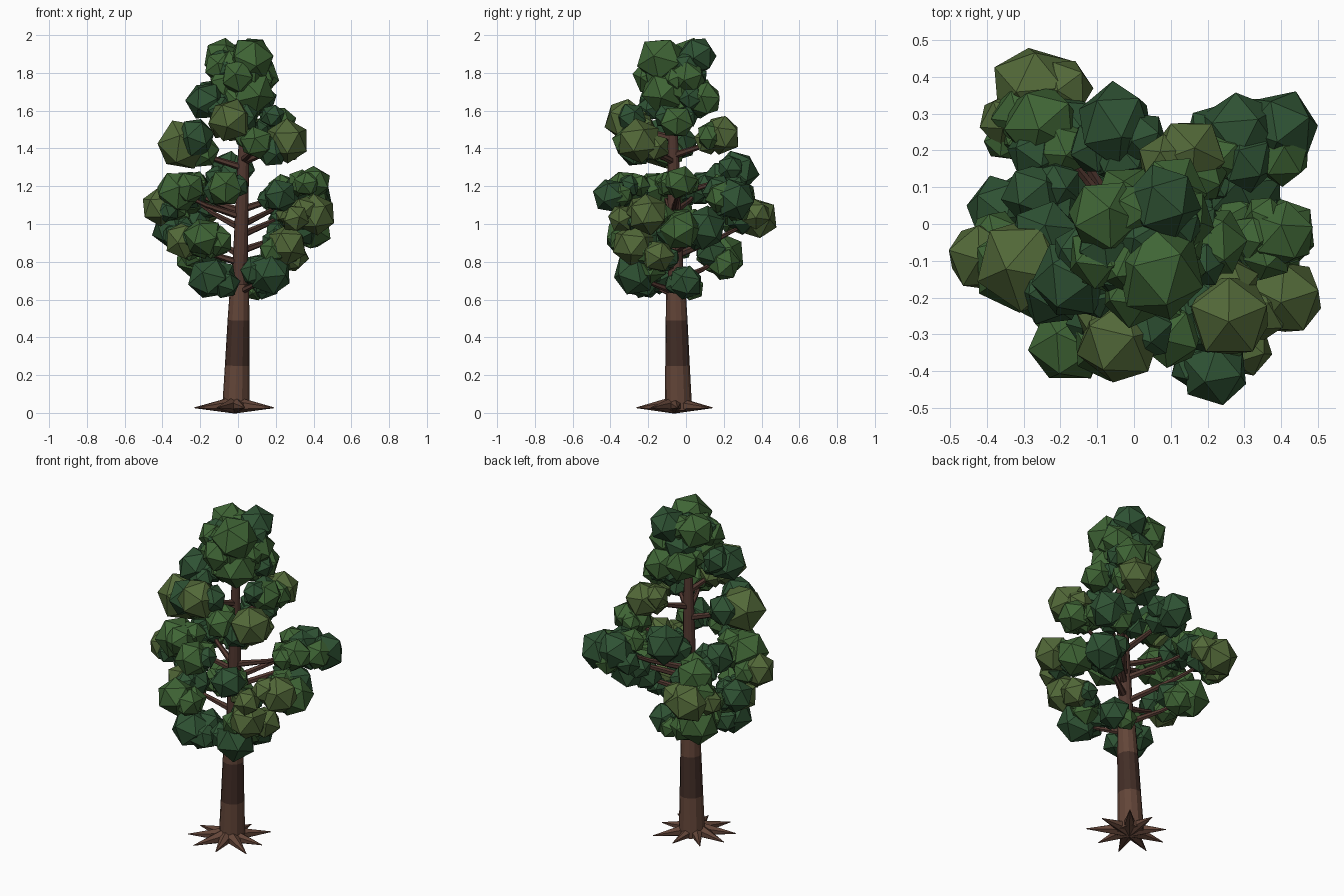
import bpy, bmesh, math, random
from mathutils import Vector, Matrix, Euler

if "Cube" in bpy.data.objects:
    bpy.data.objects.remove(bpy.data.objects["Cube"])

random.seed(7)


def material(name, rgb):
    m = bpy.data.materials.new(name)
    m.diffuse_color = (*rgb, 1)
    m.use_nodes = True
    m.node_tree.nodes["Principled BSDF"].inputs["Base Color"].default_value = m.diffuse_color
    return m


def finish(name, bm, mat):
    bmesh.ops.recalc_face_normals(bm, faces=bm.faces)
    me = bpy.data.meshes.new(name)
    bm.to_mesh(me)
    bm.free()
    me.materials.append(mat)
    ob = bpy.data.objects.new(name, me)
    bpy.context.collection.objects.link(ob)
    return ob


def limb(bm, a, b, r1, r2, sides):
    """Tapered limb between two points."""
    a, b = Vector(a), Vector(b)
    d = b - a
    rot = d.to_track_quat('Z', 'Y').to_matrix().to_4x4()
    bmesh.ops.create_cone(bm, cap_ends=True, segments=sides, radius1=r1, radius2=r2,
                          depth=d.length, matrix=Matrix.Translation((a + b) / 2) @ rot)


def clump(bm, c, r):
    """Faceted leaf clump, turned and squashed a little at random."""
    rot = Euler([random.uniform(0, 6.28) for _ in range(3)]).to_matrix().to_4x4()
    s = [random.uniform(0.97, 1.1) for _ in range(3)]
    bmesh.ops.create_icosphere(bm, subdivisions=1, radius=r,
                               matrix=Matrix.Translation(c) @ Matrix.Diagonal((*s, 1)) @ rot)


bark = material("bark", (0.125, 0.06, 0.04))
bark_mid = material("bark_mid", (0.085, 0.04, 0.03))
bark_dark = material("bark_dark", (0.055, 0.027, 0.02))


def trunk_at(z):
    """Centre line of the slightly leaning trunk."""
    return Vector((-0.012 + 0.03 * z, -0.04 - 0.02 * z, z))


# Trunk sections: bottom, top, radii, bark
sections = [("trunk_base", 0.015, 0.25, 0.073, 0.065, bark),
            ("trunk_lower", 0.25, 0.49, 0.065, 0.058, bark_dark),
            ("trunk_middle", 0.49, 0.68, 0.058, 0.050, bark),
            ("trunk_upper", 0.66, 1.32, 0.042, 0.031, bark_mid),
            ("trunk_tip", 1.32, 1.85, 0.031, 0.014, bark_mid)]
for name, z0, z1, r0, r1, mat in sections:
    bm = bmesh.new()
    limb(bm, trunk_at(z0), trunk_at(z1), r0, r1, 12)
    finish(name, bm, mat)

# Star of pointed roots
bm = bmesh.new()
for i in range(9):
    a = i * math.tau / 9 + math.pi / 2 + random.uniform(-0.1, 0.1)
    n = random.uniform(0.2, 0.245)
    limb(bm, (-0.018, -0.062, 0.042),
         (-0.018 + n * math.cos(a), -0.065 + n * math.sin(a), 0.027), 0.046, 0.002, 6)
finish("roots", bm, bark)

# Leaf clumps by shade: x, y, z, radius
dark = [(-.05, .27, 1.28, .11), (.29, .25, 1.15, .11), (.40, .26, 1.13, .105),
        (.22, -.40, 1.15, .088), (-.27, .08, 1.19, .09), (-.36, .04, .97, .09),
        (-.17, -.15, 1.65, .105), (.17, -.27, .74, .115), (-.15, -.22, .71, .11),
        (.14, 0, .69, .085), (.08, .06, 1.89, .10), (.30, .1, .98, .11),
        (.02, .02, 1.77, .10)]
mid = [(-.25, .27, 1.14, .105), (.39, -.03, .97, .105), (.40, -.03, 1.22, .09),
       (-.18, -.33, .93, .105), (.07, -.13, 1.87, .125), (-.08, .02, 1.88, .105),
       (.07, -.12, 1.70, .12), (.22, -.05, 1.54, .09), (.10, -.30, 1.43, .09),
       (-.07, -.33, 1.19, .10), (-.32, -.12, 1.17, .115), (-.02, .06, 1.68, .095),
       (.10, .09, 1.66, .10), (-.22, .2, .83, .115), (-.09, -.09, 1.83, .09),
       (0, -.18, 1.78, .095), (-.07, -.1, 1.75, .09), (.12, .01, 1.78, .095)]
olive = [(-.27, .375, 1.03, .115), (-.35, .28, 1.02, .075), (.15, .19, 1.47, .10),
         (.41, -.20, 1.05, .105), (.26, -.25, 1.44, .115), (-.04, -.32, 1.55, .11),
         (-.29, -.11, 1.42, .13), (-.415, -.09, 1.09, .095), (.26, -.28, .89, .105),
         (.28, -.15, .83, .09), (-.29, -.1, .91, .10), (.3, -.34, 1.03, .075)]
shades = [("dark", dark, (0.028, 0.085, 0.034)), ("mid", mid, (0.05, 0.13, 0.036)),
          ("olive", olive, (0.085, 0.14, 0.04))]

meshes = {name: bmesh.new() for name, _, _ in shades}
branches = bmesh.new()
for shade, clumps, rgb in shades:
    for i, (x, y, z, r) in enumerate(clumps):
        c = Vector((x, y, z))
        clump(meshes[shade], c, r * 1.02)
        # Smaller clumps tucked in on the trunk side
        inward = (trunk_at(z) - c).normalized()
        across = Vector((-inward.y, inward.x, 0))
        for sign in (-1, 1, 0):
            off = inward * (0.45 if sign else 0.8) + across * 0.55 * sign
            off.z += random.uniform(-0.5, 0.4)
            if z + off.z * r < 1.9:
                clump(meshes[random.choice((shade, "mid", "dark"))],
                      c + off * r, r * random.uniform(0.65, 0.8))
        # Bent branch out to the clump
        if z < 1.62 and (i % 2 == 0 or r > 0.105):
            reach = (c - trunk_at(z)).xy.length
            start = trunk_at(max(0.6, z - 0.38 * reach))
            knee = start.lerp(c, 0.55) - Vector((0, 0, 0.012))
            limb(branches, start, knee, 0.020, 0.013, 6)
            limb(branches, knee, c, 0.013, 0.006, 6)
for shade, _, rgb in shades:
    finish("leaves_" + shade, meshes[shade], material("leaf_" + shade, rgb))
finish("branches", branches, bark_mid)
